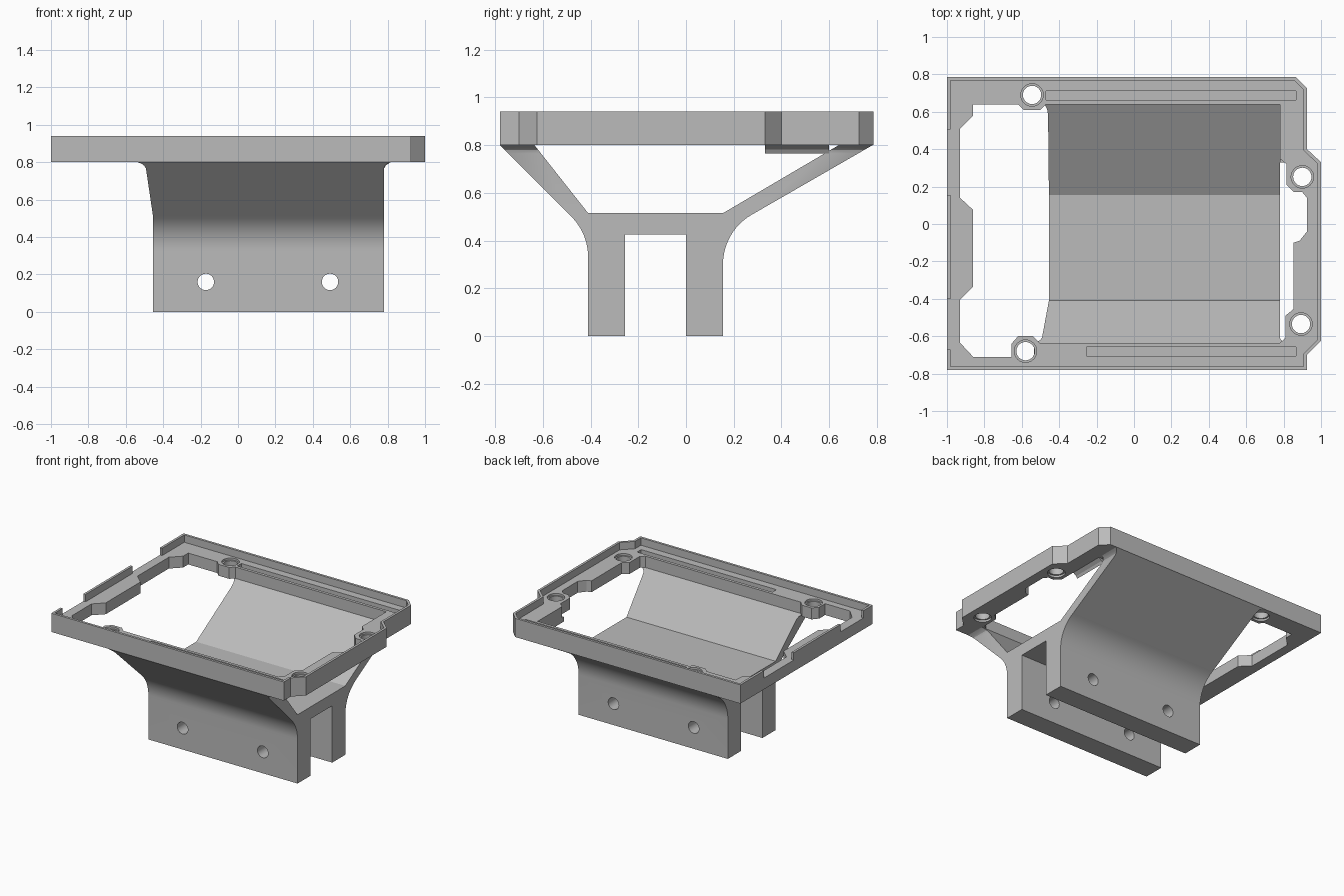
import bpy, bmesh, math
from mathutils import Vector

cube = bpy.data.objects.get("Cube")
if cube:
    bpy.data.objects.remove(cube, do_unlink=True)

grey = bpy.data.materials.new("plain grey")
grey.use_nodes = True
grey.diffuse_color = (0.5, 0.5, 0.5, 1)
grey.node_tree.nodes["Principled BSDF"].inputs["Base Color"].default_value = (0.5, 0.5, 0.5, 1)


def finish(bm, name):
    bmesh.ops.recalc_face_normals(bm, faces=bm.faces)
    mesh = bpy.data.meshes.new(name)
    bm.to_mesh(mesh)
    bm.free()
    mesh.materials.append(grey)
    obj = bpy.data.objects.new(name, mesh)
    bpy.context.collection.objects.link(obj)
    return obj


def loft(name, rings):
    """Skin equal-length rings of points and cap both ends."""
    bm = bmesh.new()
    loops = [[bm.verts.new(p) for p in ring] for ring in rings]
    n = len(loops[0])
    for a, b in zip(loops, loops[1:]):
        for i in range(n):
            j = (i + 1) % n
            bm.faces.new((a[i], a[j], b[j], b[i]))
    bm.faces.new(loops[0][::-1])
    bm.faces.new(loops[-1])
    return finish(bm, name)


def prism(name, outline, lo, hi, axis="z"):
    place = {"z": lambda u, v, w: (u, v, w),
             "x": lambda u, v, w: (w, u, v),
             "y": lambda u, v, w: (u, w, v)}[axis]
    return loft(name, [[place(u, v, w) for u, v in outline] for w in (lo, hi)])


def circle(u, v, r, n=32):
    return [(u + r * math.cos(2 * math.pi * i / n), v + r * math.sin(2 * math.pi * i / n))
            for i in range(n)]


def rect(u0, u1, v0, v1):
    return [(u0, v0), (u1, v0), (u1, v1), (u0, v1)]


def inset(poly, d):
    """Inset a counter-clockwise outline by d with mitred corners."""
    out = []
    for i, p in enumerate(poly):
        p = Vector(p)
        a = (p - Vector(poly[i - 1])).normalized()
        b = (Vector(poly[(i + 1) % len(poly)]) - p).normalized()
        na, nb = Vector((-a.y, a.x)), Vector((-b.y, b.x))
        m = na + nb
        q = p + m * (d / (1 + na.dot(nb)))
        out.append((q.x, q.y))
    return out


def activate(obj):
    bpy.ops.object.select_all(action="DESELECT")
    obj.select_set(True)
    bpy.context.view_layer.objects.active = obj


def cut(obj, cutters):
    activate(obj)
    for c in cutters:
        mod = obj.modifiers.new("cut", "BOOLEAN")
        mod.operation, mod.solver, mod.object = "DIFFERENCE", "EXACT", c
        bpy.ops.object.modifier_apply(modifier=mod.name)
        bpy.data.objects.remove(c, do_unlink=True)


# Tray frame: outline, recessed ledge, and through opening
BOTTOM, LEDGE, TOP = 0.80, 0.885, 0.94
outline = [(-1, -0.78), (0.925, -0.78), (0.925, -0.70), (1, -0.625), (1, 0.33),
           (0.925, 0.40), (0.925, 0.725), (0.865, 0.785), (-1, 0.785)]
opening = [(-0.93, -0.635), (-0.86, -0.71), (-0.655, -0.71), (-0.655, -0.64),
           (-0.62, -0.60), (-0.54, -0.60), (-0.505, -0.635), (0.78, -0.635),
           (0.81, -0.61), (0.81, -0.49), (0.853, -0.455), (0.853, -0.10),
           (0.885, -0.09), (0.925, -0.04), (0.925, 0.14), (0.90, 0.17),
           (0.855, 0.17), (0.815, 0.21), (0.815, 0.32), (0.78, 0.35),
           (0.78, 0.64), (-0.47, 0.64), (-0.50, 0.61), (-0.59, 0.61),
           (-0.62, 0.64), (-0.86, 0.64), (-0.86, 0.58), (-0.93, 0.51),
           (-0.93, 0.14), (-0.86, 0.075), (-0.86, -0.335), (-0.93, -0.405)]
frame = prism("tray_frame", outline, BOTTOM, TOP)
cutters = [prism("pocket", inset(outline, 0.018), LEDGE, 1.1),
           prism("opening", opening, 0.7, 1.0)]

# Notches in the right-hand rim
for y0, y1 in ((-0.67, -0.40), (0.155, 0.505)):
    cutters.append(prism("notch", rect(-1.05, -0.97, y0, y1), LEDGE, 1.1))

# Shallow grooves in the ledge
for x0, y0, y1 in ((-0.47, 0.662, 0.71), (-0.255, -0.705, -0.657)):
    cutters.append(prism("groove", rect(x0, 0.865, y0, y1), LEDGE - 0.03, 1.0))

# Screw holes with a shallow step at each end
for x, y in ((-0.545, 0.69), (0.90, 0.252), (0.893, -0.535), (-0.58, -0.68)):
    cutters.append(prism("hole", circle(x, y, 0.049), 0.7, 1.0))
    cutters.append(prism("hole_top", circle(x, y, 0.06), LEDGE - 0.015, 1.0))
    cutters.append(prism("hole_bottom", circle(x, y, 0.06), 0.7, BOTTOM + 0.015))
cut(frame, cutters)

# Clamp body: two legs, a bridge, and rounded shoulders
X0, X1, SHOULDER, R = -0.455, 0.78, 0.515, 0.24
FRONT, BACK = -0.41, 0.155


def shoulder(y, side, angle, z_meet):
    """Arc from the vertical leg to a wing leaning by angle."""
    z0 = z_meet - R * math.tan(angle / 2)
    return [(y + side * R * (1 - math.cos(angle * i / 12)), z0 + R * math.sin(angle * i / 12))
            for i in range(13)]


profile = [(FRONT, 0), (-0.255, 0), (-0.255, 0.425), (0, 0.425), (0, 0), (BACK, 0)]
profile += shoulder(BACK, 1, math.radians(60), 0.439)
profile += [(0.287, SHOULDER), (-0.495, SHOULDER)]
profile += shoulder(FRONT, -1, math.radians(45), 0.43)[::-1]
body = prism("clamp_body", profile, X0, X1, "x")
cut(body, [prism("bolt_hole", circle(x, 0.16, 0.044), -1, 1, "y") for x in (-0.172, 0.492)])

# Sloping wings, flared where they meet the frame


def wing(name, outer, inner, taper, left_flare, right_flare):
    rings = []
    for z, f in ((SHOULDER, 0), (0.765, 0), (0.78, 0.15), (0.79, 0.45), (0.80, 1)):
        t = (z - SHOULDER) / (BOTTOM - SHOULDER)
        yo = outer[0] + (outer[1] - outer[0]) * t
        yi = inner[0] + (inner[1] - inner[0]) * t
        xl = X0 - taper * t - left_flare * f
        xr = X1 + right_flare * f
        rings.append([(xl, yo, z), (xr, yo, z), (xr, yi, z), (xl, yi, z)])
    return loft(name, rings)


front_wing = wing("front_wing", (-0.495, -0.78), (FRONT, -0.635), 0.042, 0.038, 0.035)
back_wing = wing("back_wing", (0.287, 0.782), (BACK, 0.64), 0.005, 0.02, 0.035)

# Small fillet under the frame beside the back wing
fillet = prism("frame_fillet", [(0.78, 0.80), (0.78, 0.765), (0.79, 0.782), (0.815, 0.80)],
               0.33, 0.60, "y")

for obj in (frame, body, front_wing, back_wing):
    activate(obj)
    bpy.ops.object.shade_smooth_by_angle(angle=math.radians(25))
